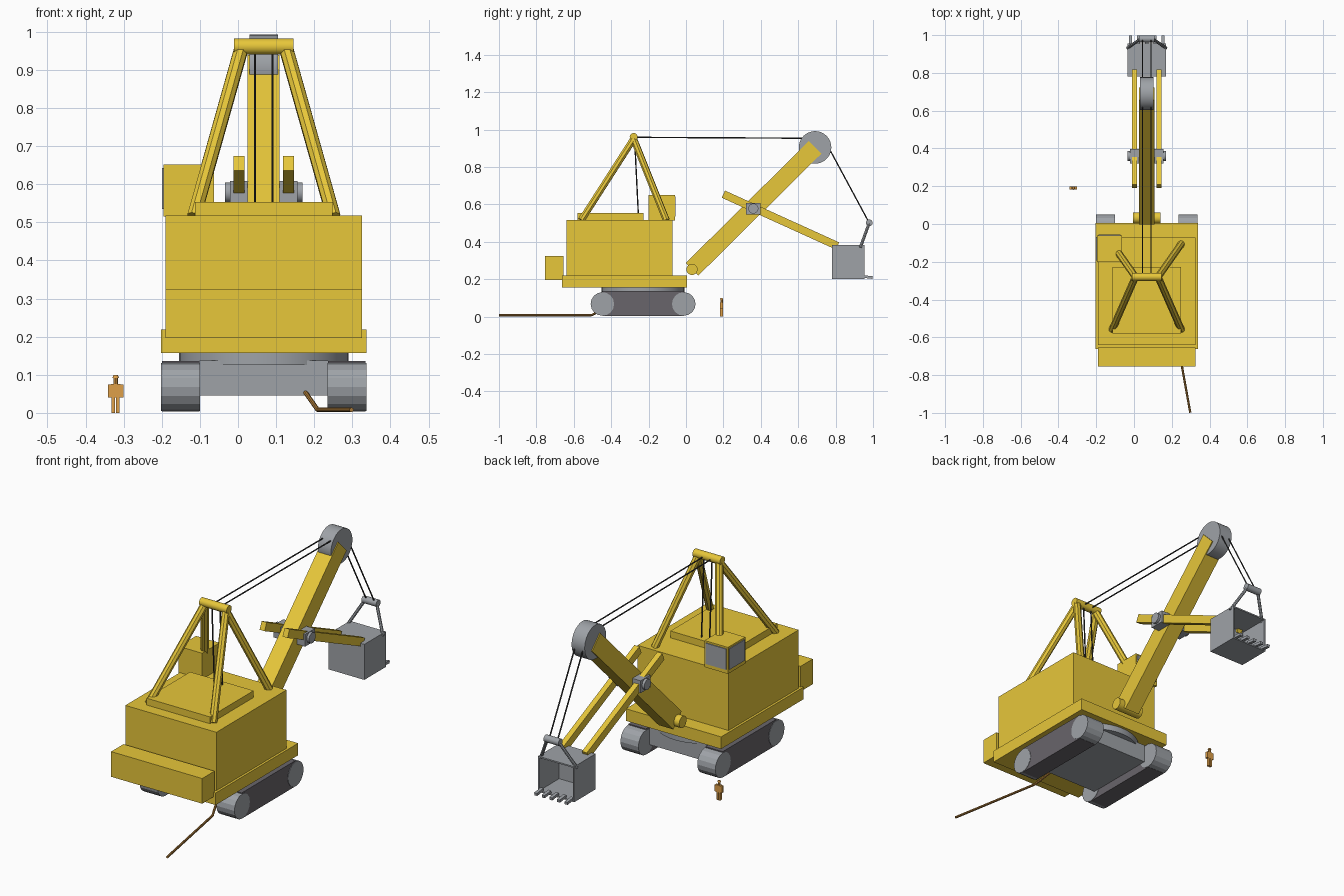
import bpy, bmesh, math
from mathutils import Vector, Matrix

if "Cube" in bpy.data.objects:
    bpy.data.objects.remove(bpy.data.objects["Cube"])

CX = 0.0675  # centre line of the machine


def material(name, rgb):
    m = bpy.data.materials.new(name)
    m.use_nodes = True
    m.diffuse_color = (*rgb, 1)
    bsdf = next(n for n in m.node_tree.nodes if n.type == "BSDF_PRINCIPLED")
    bsdf.inputs["Base Color"].default_value = (*rgb, 1)
    return m


YELLOW = material("machine_yellow", (0.8, 0.57, 0.042))
GREY = material("steel_grey", (0.345, 0.365, 0.39))
DARK = material("track_dark_grey", (0.14, 0.13, 0.145))
BLACK = material("rope_black", (0.035, 0.035, 0.035))
BROWN = material("cable_brown", (0.42, 0.2, 0.04))
ORANGE = material("figure_orange", (0.74, 0.35, 0.065))


def finish(name, bm, mat, smooth=False):
    bmesh.ops.recalc_face_normals(bm, faces=bm.faces)
    me = bpy.data.meshes.new(name)
    bm.to_mesh(me)
    bm.free()
    me.materials.append(mat)
    ob = bpy.data.objects.new(name, me)
    bpy.context.scene.collection.objects.link(ob)
    if smooth:
        bpy.ops.object.select_all(action="DESELECT")
        ob.select_set(True)
        bpy.context.view_layer.objects.active = ob
        bpy.ops.object.shade_smooth_by_angle(angle=math.radians(35))
    return ob


def box(name, x, y, z, mat):
    """Box from (min, max) pairs."""
    bm = bmesh.new()
    size = [b - a for a, b in (x, y, z)]
    mid = [(a + b) / 2 for a, b in (x, y, z)]
    bmesh.ops.create_cube(bm, size=1, matrix=Matrix.Translation(mid) @ Matrix.Diagonal((*size, 1)))
    return finish(name, bm, mat)


def rod(name, a, b, r, mat, sides=12, r2=None, smooth=True):
    """Cylinder or cone between two points."""
    a, b = Vector(a), Vector(b)
    turn = (b - a).to_track_quat("Z", "Y").to_matrix().to_4x4()
    bm = bmesh.new()
    bmesh.ops.create_cone(bm, cap_ends=True, segments=sides, radius1=r,
                          radius2=r if r2 is None else r2, depth=(b - a).length,
                          matrix=Matrix.Translation((a + b) / 2) @ turn)
    return finish(name, bm, mat, smooth)


def beam(name, x, a, b, depth, mat):
    """Rectangular beam in the y-z plane; x is its (min, max), a and b are (y, z)."""
    d = (Vector(b) - Vector(a)).normalized()
    n = Vector((-d.y, d.x)) * depth / 2
    ring = [Vector(a) - n, Vector(b) - n, Vector(b) + n, Vector(a) + n]
    bm = bmesh.new()
    face = bm.faces.new([bm.verts.new((x[0], p.x, p.y)) for p in ring])
    ext = bmesh.ops.extrude_face_region(bm, geom=[face])["geom"]
    bmesh.ops.translate(bm, vec=(x[1] - x[0], 0, 0),
                        verts=[v for v in ext if isinstance(v, bmesh.types.BMVert)])
    return finish(name, bm, mat)


def wide(half, mid=CX):
    return (mid - half, mid + half)


# Undercarriage
box("car_body", wide(0.168), (-0.42, -0.04), (0.045, 0.138), GREY)
rod("turntable", (CX, -0.23, 0.125), (CX, -0.23, 0.163), 0.222, GREY, 40)
for side, s in (("right", -1), ("left", 1)):
    inner, outer = sorted((CX + s * 0.169, CX + s * 0.267))
    box(side + "_track", (inner, outer), (-0.447, -0.012), (0.004, 0.136), DARK)
    for end, y in (("front", -0.447), ("rear", -0.012)):
        rod(f"{side}_{end}_track_wheel", (inner - 0.002, y, 0.068), (outer + 0.002, y, 0.068),
            0.063, GREY, 16, smooth=False)

# Deck, house, counterweight and roof plate
box("deck", wide(0.27), (-0.663, 0.005), (0.157, 0.219), YELLOW)
box("house", wide(0.258), (-0.64, -0.072), (0.2, 0.518), YELLOW)
box("counterweight", wide(0.258), (-0.755, -0.655), (0.196, 0.325), YELLOW)
box("roof_plate", wide(0.18), (-0.58, -0.227), (0.515, 0.553), YELLOW)

# Operator cab with windows
box("cab", (-0.196, -0.063), (-0.2, -0.06), (0.515, 0.651), YELLOW)
box("cab_rear_window", (-0.187, -0.071), (-0.061, -0.055), (0.535, 0.642), GREY)
box("cab_side_window", (-0.2, -0.195), (-0.192, -0.068), (0.535, 0.642), GREY)

# Gantry
TOP = (-0.28, 0.961)
rod("gantry_crossbar", (CX - 0.078, *TOP), (CX + 0.078, *TOP), 0.021, YELLOW, 16)
for side, s in (("right", -1), ("left", 1)):
    for end, y in (("front", -0.56), ("rear", -0.105)):
        rod(f"{side}_{end}_gantry_leg", (CX + s * 0.183, y, 0.515),
            (CX + s * 0.06, TOP[0], TOP[1] - 0.01), 0.019, YELLOW, 8, smooth=False)

# Boom with foot pin and head sheave
FOOT, HEAD = (0.032, 0.253), (0.69, 0.905)
beam("boom", wide(0.042), FOOT, HEAD, 0.095, YELLOW)
rod("boom_foot_pin", (CX - 0.072, *FOOT), (CX + 0.072, *FOOT), 0.03, YELLOW, 20)
rod("head_sheave", (CX - 0.037, *HEAD), (CX + 0.037, *HEAD), 0.087, GREY, 40)

# Dipper sticks and their saddles
for side, s in (("right", -1), ("left", 1)):
    mid = CX + s * 0.065
    beam(side + "_dipper_stick", wide(0.014, mid), (0.2, 0.655), (0.81, 0.378), 0.042, YELLOW)
    box(side + "_saddle", wide(0.024, mid), (0.32, 0.398), (0.545, 0.608), GREY)
rod("shipper_shaft", (CX - 0.102, 0.36, 0.578), (CX + 0.102, 0.36, 0.578), 0.027, GREY, 20)

# Bucket: a box with its open mouth facing +y, hollowed by an inset
bm = bmesh.new()
bmesh.ops.create_cube(bm, size=1, matrix=Matrix.Translation((CX, 0.868, 0.293))
                      @ Matrix.Diagonal((0.204, 0.174, 0.182, 1)))
bm.normal_update()
mouth = max(bm.faces, key=lambda f: f.normal.y)
bmesh.ops.inset_region(bm, faces=[mouth], thickness=0.01)
ext = bmesh.ops.extrude_discrete_faces(bm, faces=[mouth])["faces"][0]
bmesh.ops.translate(bm, vec=(0, -0.16, 0), verts=ext.verts)
finish("bucket", bm, GREY)
for i in range(5):
    beam(f"bucket_tooth_{i + 1}", wide(0.008, CX + (i - 2) * 0.043),
         (0.945, 0.215), (0.998, 0.209), 0.014, GREY)

# Bail that hangs the bucket
BAIL = (0.98, 0.502)
rod("bail_bar", (CX - 0.042, *BAIL), (CX + 0.042, *BAIL), 0.018, GREY, 16)
for side, s in (("right", -1), ("left", 1)):
    rod(side + "_bail_arm", (CX + s * 0.102, 0.932, 0.37), (CX + s * 0.032, *BAIL), 0.008, GREY, 8)

# Hoist ropes, in pairs
for side, s in (("right", -1), ("left", 1)):
    x = CX + s * 0.023
    runs = {"winch": ((-0.255, 0.55), (-0.275, 0.957)),
            "boom": ((-0.28, 0.959), (0.66, 0.954)),
            "bucket": ((0.765, 0.9), (0.975, 0.51))}
    for run, (a, b) in runs.items():
        rod(f"{side}_{run}_rope", (x, *a), (x, *b), 0.0035, BLACK, 6)

# Trailing power cable
path = [(0.171, -0.4, 0.062), (0.209, -0.505, 0.008), (0.298, -0.999, 0.008)]
for i in range(2):
    rod(f"power_cable_{i + 1}", path[i], path[i + 1], 0.006, BROWN, 8)

# Standing figure
FX, FY = -0.321, 0.19
depth = wide(0.0075, FY)
for side, s in (("right", -1), ("left", 1)):
    box(f"figure_{side}_leg", wide(0.0045, FX + s * 0.006), depth, (0, 0.042), ORANGE)
    box(f"figure_{side}_arm", wide(0.004, FX + s * 0.016), depth, (0.041, 0.074), ORANGE)
box("figure_torso", wide(0.0125, FX), depth, (0.04, 0.076), ORANGE)
rod("figure_head", (FX, FY, 0.075), (FX, FY, 0.094), 0.0065, ORANGE, 10)
rod("figure_hat", (FX, FY, 0.092), (FX, FY, 0.099), 0.009, ORANGE, 10, 0.006)
